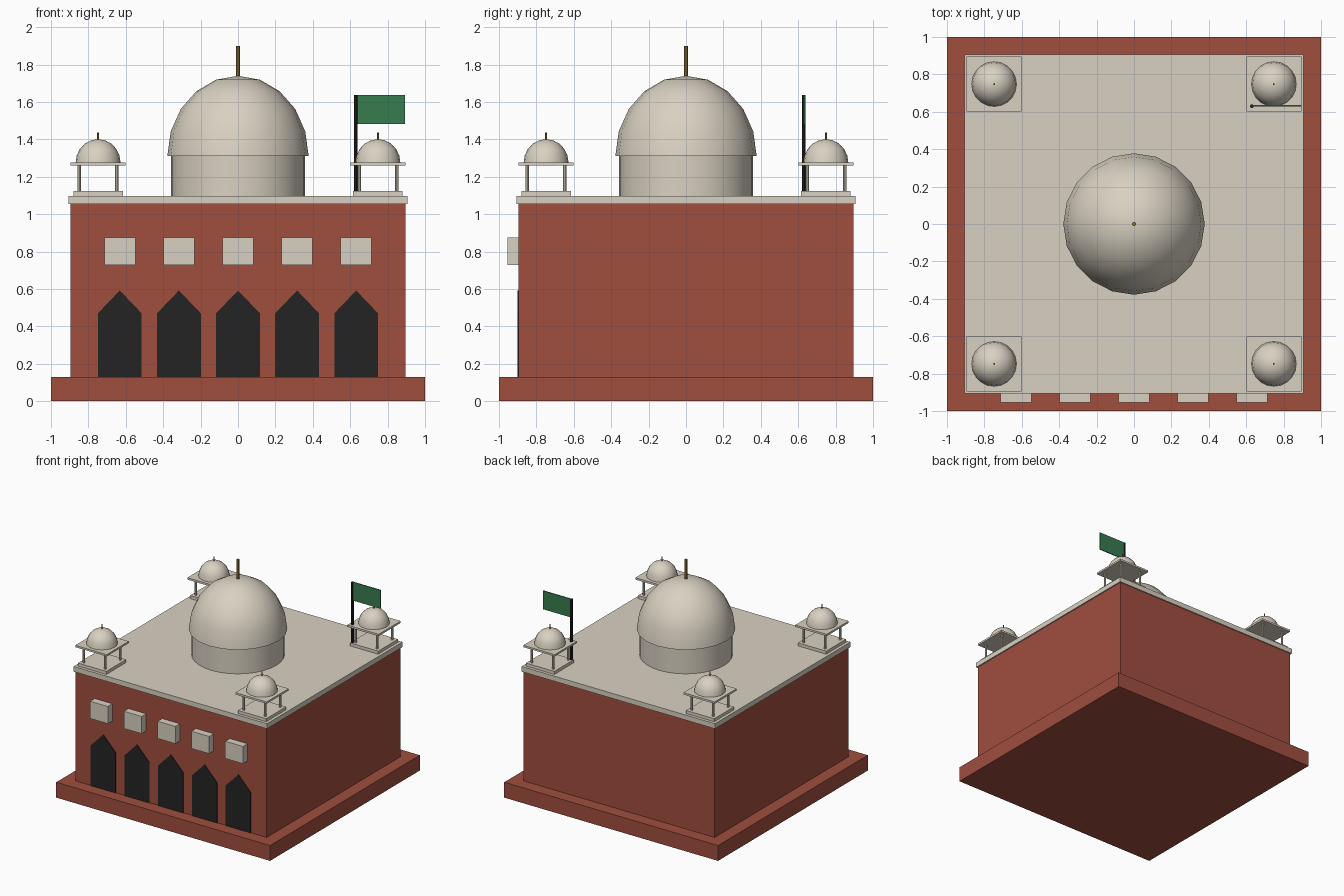
import bpy, bmesh, math

if "Cube" in bpy.data.objects:
    bpy.data.objects.remove(bpy.data.objects["Cube"])


def material(name, r, g, b):
    """Flat material from 0-255 screen values, stored as linear."""
    m = bpy.data.materials.new(name)
    lin = [((v / 255 + 0.055) / 1.055) ** 2.4 for v in (r, g, b)]
    m.diffuse_color = (*lin, 1)
    m.use_nodes = True
    m.node_tree.nodes["Principled BSDF"].inputs["Base Color"].default_value = m.diffuse_color
    return m


BRICK = material("brick red", 160, 78, 63)
CREAM = material("cream stone", 217, 209, 194)
DARK = material("near black", 36, 36, 36)
GREEN = material("flag green", 56, 124, 80)
GOLD = material("dull gold", 150, 115, 55)


def mesh_object(name, verts, faces, mat, smooth=False):
    me = bpy.data.meshes.new(name)
    me.from_pydata(verts, [], faces)
    bm = bmesh.new()
    bm.from_mesh(me)
    bmesh.ops.recalc_face_normals(bm, faces=bm.faces)
    bm.to_mesh(me)
    bm.free()
    me.materials.append(mat)
    ob = bpy.data.objects.new(name, me)
    bpy.context.collection.objects.link(ob)
    if smooth:
        bpy.ops.object.select_all(action='DESELECT')
        ob.select_set(True)
        bpy.context.view_layer.objects.active = ob
        bpy.ops.object.shade_smooth_by_angle(angle=math.radians(35))
    return ob


def box(name, x0, x1, y0, y1, z0, z1, mat):
    v = [(x, y, z) for x in (x0, x1) for y in (y0, y1) for z in (z0, z1)]
    f = [(0, 1, 3, 2), (4, 6, 7, 5), (0, 4, 5, 1), (2, 3, 7, 6), (0, 2, 6, 4), (1, 5, 7, 3)]
    return mesh_object(name, v, f, mat)


def slab(name, x, y, half, z0, z1, mat):
    return box(name, x - half, x + half, y - half, y + half, z0, z1, mat)


def lathe(name, x, y, rings, n, mat, tip=None):
    """Stack of (radius, z) rings with capped ends, or a pointed top at z = tip."""
    v = [(x + r * math.cos(2 * math.pi * i / n), y + r * math.sin(2 * math.pi * i / n), z)
         for r, z in rings for i in range(n)]
    f = [(k * n + i, k * n + (i + 1) % n, (k + 1) * n + (i + 1) % n, (k + 1) * n + i)
         for k in range(len(rings) - 1) for i in range(n)]
    f.append(tuple(range(n)))
    last = (len(rings) - 1) * n
    if tip is None:
        f.append(tuple(range(last, last + n)))
    else:
        v.append((x, y, tip))
        f += [(last + i, last + (i + 1) % n, len(v) - 1) for i in range(n)]
    return mesh_object(name, v, f, mat, smooth=n > 8)


def dome(name, x, y, r, z, height, mat):
    a = [math.radians(18 * k) for k in range(5)]
    rings = [(r * math.cos(t), z + height * math.sin(t)) for t in a]
    return lathe(name, x, y, rings, 20, mat, tip=z + height)


# Main building
slab("plinth", 0, 0, 1.0, 0, 0.13, BRICK)
slab("main_hall", 0, 0, 0.895, 0.13, 1.055, BRICK)
slab("roof_slab", 0, 0, 0.905, 1.055, 1.098, CREAM)

# Central dome with drum and spire
lathe("drum", 0, 0, [(0.357, 1.098), (0.357, 1.31)], 32, CREAM)
dome("main_dome", 0, 0, 0.378, 1.31, 0.43, CREAM)
lathe("spire", 0, 0, [(0.012, 1.72), (0.012, 1.9)], 8, GOLD)

# Front arches and projecting window boxes
for i in range(5):
    x = (i - 2) * 0.316
    w = 0.117
    outline = [(-w, 0.13), (w, 0.13), (w, 0.47), (0, 0.592), (-w, 0.47)]
    v = [(x + px, y, pz) for y in (-0.90, -0.893) for px, pz in outline]
    f = [(0, 1, 2, 3, 4), (5, 6, 7, 8, 9)]
    f += [(k, (k + 1) % 5, 5 + (k + 1) % 5, 5 + k) for k in range(5)]
    mesh_object("arch", v, f, DARK)
    box("window_box", x - 0.083, x + 0.083, -0.955, -0.89, 0.728, 0.874, CREAM)

# Corner kiosks
for sx in (-1, 1):
    for sy in (-1, 1):
        x, y = sx * 0.748, sy * 0.748
        slab("kiosk_base", x, y, 0.132, 1.098, 1.124, CREAM)
        for px in (-0.1, 0.1):
            for py in (-0.1, 0.1):
                lathe("kiosk_post", x + px, y + py, [(0.009, 1.124), (0.009, 1.26)], 8, CREAM)
        slab("kiosk_roof", x, y, 0.147, 1.26, 1.276, CREAM)
        dome("kiosk_dome", x, y, 0.12, 1.276, 0.125, CREAM)
        lathe("kiosk_finial", x, y, [(0.005, 1.39), (0.005, 1.436)], 8, GOLD)

# Flag on the back right corner
lathe("flag_pole", 0.63, 0.63, [(0.01, 1.098), (0.01, 1.638)], 8, DARK)
box("flag", 0.635, 0.892, 0.627, 0.635, 1.482, 1.638, GREEN)
